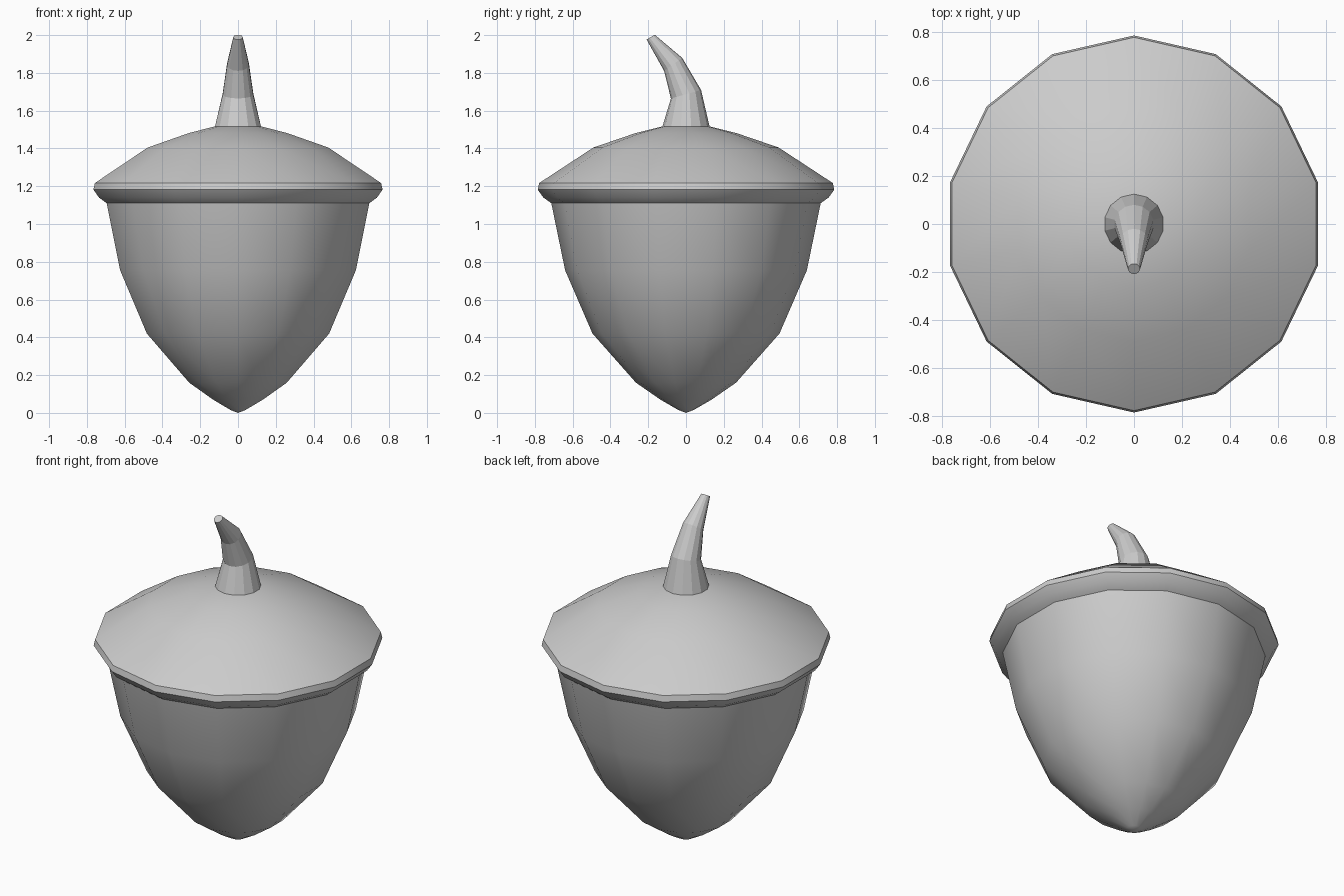
import bpy, bmesh, math

if "Cube" in bpy.data.objects:
    bpy.data.objects.remove(bpy.data.objects["Cube"])

SIDES = 14


def loft(name, rings, angle):
    """Skin a stack of rings (centre y, centre z, radius, z rise per unit y); radius 0 is a point."""
    bm = bmesh.new()
    loops = []
    for cy, cz, r, tilt in rings:
        if r == 0:
            loops.append([bm.verts.new((0, cy, cz))])
            continue
        loop = []
        for i in range(SIDES):
            a = 2 * math.pi * i / SIDES
            dy = r * math.cos(a) * math.cos(math.atan(tilt))
            loop.append(bm.verts.new((r * math.sin(a), cy + dy, cz + dy * tilt)))
        loops.append(loop)
    for lo, hi in zip(loops, loops[1:]):
        for i in range(SIDES):
            j = (i + 1) % SIDES
            quad = [lo[i % len(lo)], lo[j % len(lo)], hi[j % len(hi)], hi[i % len(hi)]]
            bm.faces.new(list(dict.fromkeys(quad)))
    # close the tip with a flat face
    if len(loops[-1]) > 1 and name == "stem":
        bm.faces.new(loops[-1])
    bmesh.ops.recalc_face_normals(bm, faces=bm.faces)
    mesh = bpy.data.meshes.new(name)
    bm.to_mesh(mesh)
    # outward orientation for the open shells
    if sum(p.normal.dot(p.center - mesh.vertices[0].co.lerp(mesh.vertices[-1].co, 0.5))
           * p.area for p in mesh.polygons) < 0:
        mesh.flip_normals()
    bm.free()
    ob = bpy.data.objects.new(name, mesh)
    bpy.context.collection.objects.link(ob)
    bpy.context.view_layer.objects.active = ob
    ob.select_set(True)
    if angle:
        bpy.ops.object.shade_smooth_by_angle(angle=math.radians(angle))
    ob.select_set(False)
    return ob


def turned(profile):
    return [(0, z, r, 0) for r, z in profile]


# Nut body
loft("nut", turned([(0, 0), (0.04, 0.015), (0.135, 0.07), (0.265, 0.16), (0.495, 0.42),
                    (0.64, 0.755), (0.713, 1.11)]), 40)

# Cap dome with its rolled rim
loft("cap", turned([(0.713, 1.11), (0.755, 1.14), (0.785, 1.182), (0.777, 1.217),
                    (0.49, 1.405), (0.265, 1.482), (0.125, 1.517), (0, 1.517)]), 40)

# Bent stem
loft("stem", [(0, 1.515, 0.125, 0), (0, 1.687, 0.083, 0.28),
              (-0.068, 1.845, 0.059, 0.72), (-0.187, 1.989, 0.025, 0.6)], 0)
